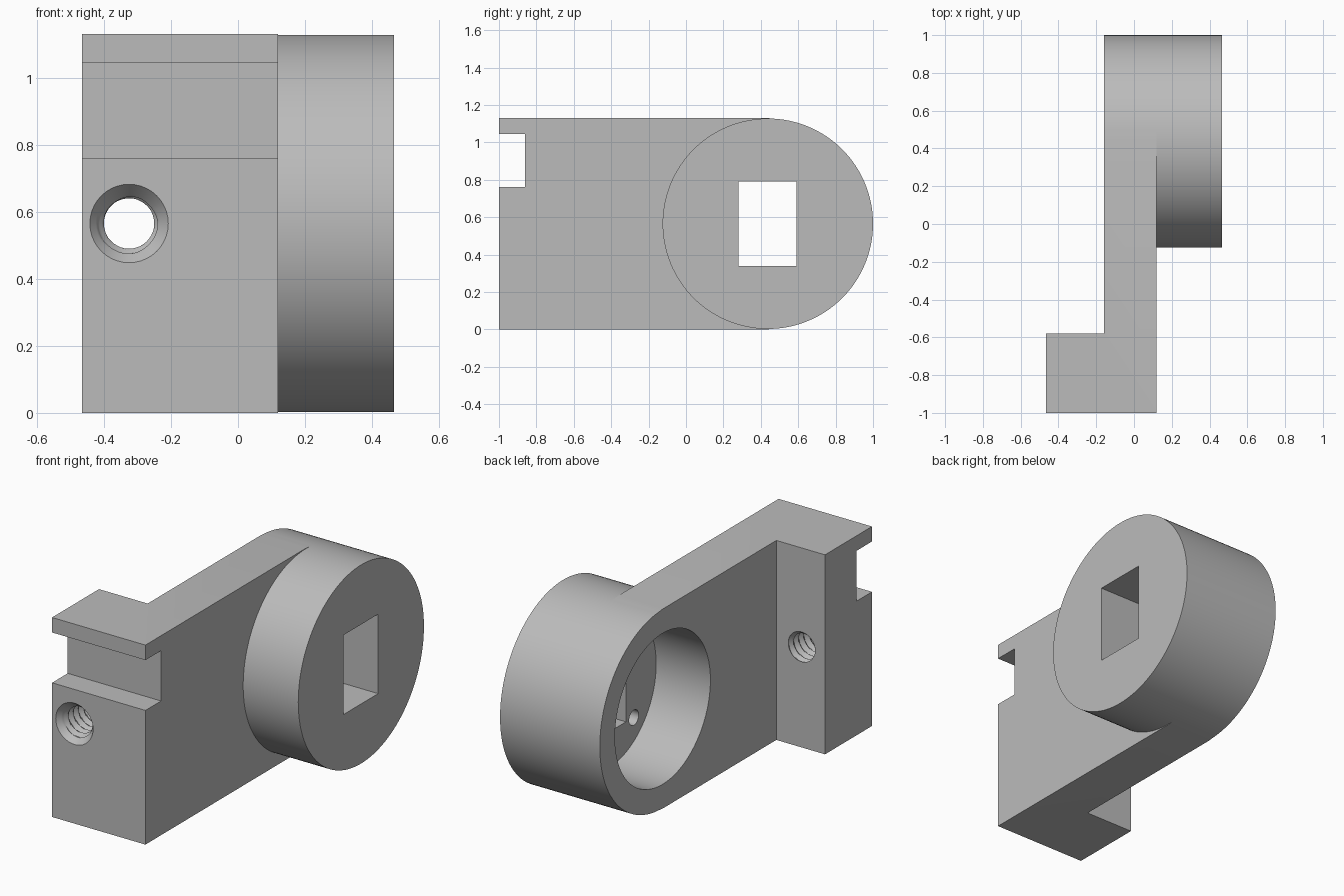
import bpy, bmesh
from math import sin, cos, pi, radians

if "Cube" in bpy.data.objects:
    bpy.data.objects.remove(bpy.data.objects["Cube"], do_unlink=True)

# Main dimensions
CY, CZ, R = 0.4375, 0.565, 0.5625      # boss axis and radius
TOP = 2 * CZ
X_FOOT, X_ARM, X_PLATE, X_BOSS = -0.465, -0.16, 0.12, 0.465
BORE_R, BORE_FLOOR = 0.4275, 0.18

grey = bpy.data.materials.new("plain grey")
grey.use_nodes = True
colour = (0.5, 0.5, 0.5, 1)
grey.diffuse_color = colour
grey.node_tree.nodes["Principled BSDF"].inputs["Base Color"].default_value = colour


def loft(name, rings):
    """Closed solid from a list of equal-length vertex rings."""
    bm = bmesh.new()
    loops = [[bm.verts.new(p) for p in ring] for ring in rings]
    n = len(loops[0])
    for a, b in zip(loops, loops[1:]):
        for i in range(n):
            j = (i + 1) % n
            bm.faces.new((a[i], a[j], b[j], b[i]))
    bm.faces.new(loops[0])
    bm.faces.new(loops[-1])
    bmesh.ops.recalc_face_normals(bm, faces=bm.faces)
    mesh = bpy.data.meshes.new(name)
    bm.to_mesh(mesh)
    bm.free()
    mesh.materials.append(grey)
    obj = bpy.data.objects.new(name, mesh)
    bpy.context.collection.objects.link(obj)
    return obj


def extrude_x(name, outline, x0, x1):
    return loft(name, [[(x, y, z) for y, z in outline] for x in (x0, x1)])


def circle(y, z, r, n):
    return [(y + r * cos(2 * pi * i / n), z + r * sin(2 * pi * i / n)) for i in range(n)]


def rect(y0, y1, z0, z1):
    return [(y0, z0), (y1, z0), (y1, z1), (y0, z1)]


def carve(obj, cutters):
    """Subtract the cutters, bake the result and drop the helpers."""
    for cutter in cutters:
        cutter.hide_render = True
        mod = obj.modifiers.new("cut", 'BOOLEAN')
        mod.operation, mod.solver, mod.object = 'DIFFERENCE', 'EXACT', cutter
    bpy.context.view_layer.update()
    baked = bpy.data.meshes.new_from_object(
        obj.evaluated_get(bpy.context.evaluated_depsgraph_get()))
    obj.modifiers.clear()
    obj.data = baked
    for cutter in cutters:
        bpy.data.objects.remove(cutter, do_unlink=True)
    bpy.ops.object.select_all(action='DESELECT')
    obj.select_set(True)
    bpy.context.view_layer.objects.active = obj
    bpy.ops.object.shade_smooth_by_angle(angle=radians(25))


def thread_cutter(x, z, y0, y1, pitch=0.045, segs=40):
    """Helical threaded hole with a countersunk mouth at y0."""
    step = pitch / 8
    rings, y = [], y0 - step
    while y < y1 + step:
        ring = []
        for i in range(segs):
            phase = (y / pitch - i / segs) % 1
            ridge = min(1, max(0, 2.4 * abs(phase - 0.5) - 0.1))
            r = max(0.075 + 0.018 * ridge, 0.117 - 0.8 * max(0, y - y0))
            a = 2 * pi * i / segs
            ring.append((x + r * cos(a), y, z + r * sin(a)))
        rings.append(ring)
        y += step
    return loft("thread_cutter", rings)


# Bracket: grooved arm with a round end and a foot
arc = [(CY + R * sin(pi * i / 64), CZ - R * cos(pi * i / 64)) for i in range(65)]
arc = [(y, max(0, z)) for y, z in arc]
arc[0], arc[-1] = (CY, 0), (CY, TOP)
groove = [(-1, TOP), (-1, 1.045), (-0.86, 1.045), (-0.86, 0.76), (-1, 0.76), (-1, 0)]
bracket = extrude_x("bracket_arm", arc + groove, X_FOOT, X_PLATE)
carve(bracket, [
    extrude_x("foot_relief", rect(-0.58, 1.2, -0.2, 1.4), -0.7, X_ARM),
    extrude_x("bore_cutter", circle(CY, CZ, BORE_R, 96), -0.3, 0.3),
    thread_cutter(-0.325, CZ, -1, -0.58),
])

# Round boss: blind bore, square-cornered shaft window and pin holes
boss = extrude_x("round_boss", circle(CY, CZ, R, 128), X_PLATE, X_BOSS)
pins = [extrude_x("pin_cutter", circle(CY + sy * 0.228, CZ + sz * 0.228, 0.043, 24), 0.1, 0.36)
        for sy in (-1, 1) for sz in (-1, 1)]
carve(boss, [
    extrude_x("bore_cutter", circle(CY, CZ, BORE_R, 96), 0, BORE_FLOOR),
    extrude_x("window_cutter", rect(0.28, 0.59, 0.34, 0.79), 0, 0.6),
] + pins)
